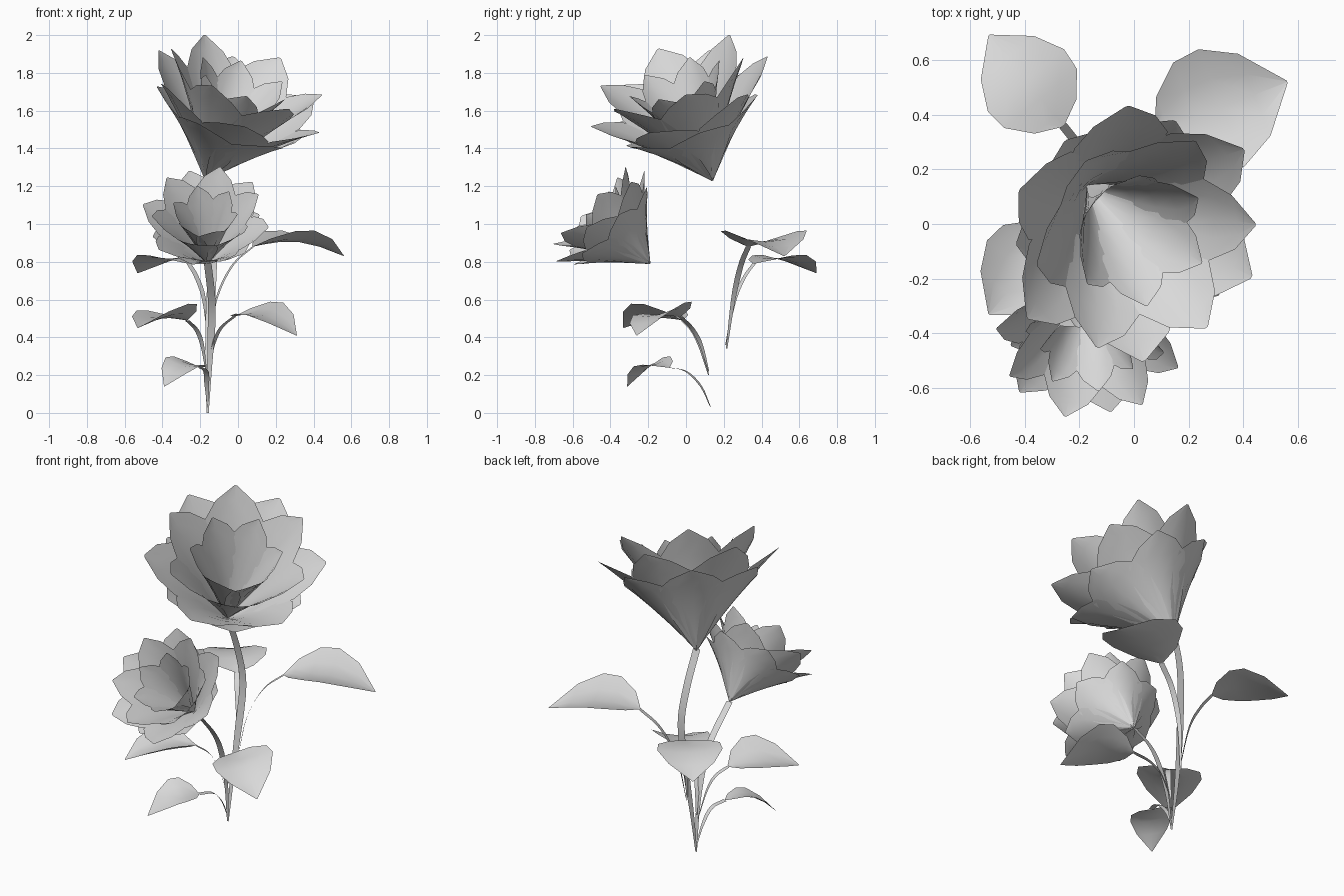
import bpy
import math
from mathutils import Vector

cube = bpy.data.objects.get("Cube")
if cube:
    bpy.data.objects.remove(cube)

UP = Vector((0, 0, 1))
GREY = (0.7, 0.7, 0.7, 1)

mat = bpy.data.materials.new("plain grey")
mat.use_nodes = True
mat.diffuse_color = GREY
bsdf = next(n for n in mat.node_tree.nodes if n.type == 'BSDF_PRINCIPLED')
bsdf.inputs["Base Color"].default_value = GREY
bsdf.inputs["Roughness"].default_value = 0.8


def sheet(name, patches):
    """Smooth thin object from patches, each a list of equal rows of points."""
    verts, faces = [], []
    for rows in patches:
        start, n = len(verts), len(rows[0])
        for row in rows:
            verts += [tuple(p) for p in row]
        for i in range(len(rows) - 1):
            for j in range(n - 1):
                a = start + i * n + j
                faces.append((a, a + 1, a + n + 1, a + n))
    mesh = bpy.data.meshes.new(name)
    mesh.from_pydata(verts, [], faces)
    mesh.validate()
    mesh.materials.append(mat)
    for f in mesh.polygons:
        f.use_smooth = True
    obj = bpy.data.objects.new(name, mesh)
    bpy.context.collection.objects.link(obj)


def smooth_path(points, steps=4):
    """Catmull-Rom curve through the points."""
    p = [Vector(q) for q in points]
    p = [2 * p[0] - p[1]] + p + [2 * p[-1] - p[-2]]
    out = []
    for a, b, c, d in zip(p, p[1:], p[2:], p[3:]):
        for k in range(steps):
            t = k / steps
            out.append(0.5 * (2 * b + (c - a) * t + (2 * a - 5 * b + 4 * c - d) * t ** 2
                              + (3 * b - a - 3 * c + d) * t ** 3))
    return out + [p[-2]]


def ribbon(name, points, width, side):
    """Flat stem, narrow at the root."""
    path = smooth_path(points)
    rows = []
    for i, p in enumerate(path):
        w = width * (0.25 + 0.75 * min(1, 2.2 * i / (len(path) - 1))) / 2
        rows.append([p - side * w, p + side * w])
    sheet(name, [rows])


LEAF_OUTLINE = [(0, 0.06), (0.1, 0.55), (0.3, 0.95), (0.5, 1), (0.75, 0.7), (1, 0.02)]


def leaf(name, base, tip, half, arch, fold, roll):
    """Broad arched leaf with raised edges, a sideways lean and a pointed tip."""
    base, tip = Vector(base), Vector(tip)
    side = ((tip - base).cross(UP).normalized() + UP * roll).normalized()
    rows = []
    for t, w in LEAF_OUTLINE:
        mid = base.lerp(tip, t) + UP * arch * math.sin(math.pi * t)
        rows.append([mid + side * half * w * u + UP * fold * w * u * u
                     for u in (-1, -0.5, 0, 0.5, 1)])
    sheet(name, [rows])


PETAL_OUTLINE = [(0, 0.03), (0.15, 0.33), (0.35, 0.68), (0.55, 0.92),
                 (0.74, 1), (0.88, 0.66), (1, 0.04)]
# ring: height, radius, petal half width, turn in petal steps
RINGS = {"heart": (0.62, 0.26, 0.12, 0.5), "inner": (0.66, 0.43, 0.165, 0),
         "middle": (0.54, 0.51, 0.185, 0.5), "outer": (0.43, 0.43, 0.185, 0)}
PETALS = 6


def flower(name, base, axis, scale, spin):
    """Rings of cupped petals opening round a tilted axis."""
    base, axis = Vector(base), Vector(axis).normalized()
    rise = (UP - axis * axis.dot(UP)).normalized()
    across = axis.cross(rise)
    for ring, (height, radius, half, turn) in RINGS.items():
        patches = []
        for k in range(PETALS):
            ang = (k + turn) * math.tau / PETALS + spin
            out = rise * math.cos(ang) + across * math.sin(ang)
            tangent = axis.cross(out)
            rows = []
            for t, w in PETAL_OUTLINE:
                r = radius * t
                h = height * (t + 0.22 * t * (1 - t))
                row = []
                for u in (-1, -0.5, 0, 0.5, 1):
                    lat = half * w * u
                    curl = lat * lat / (2 * r + 0.06)
                    row.append(base + scale * (axis * (h + 0.3 * curl) + out * (r - curl)
                                               + tangent * lat))
                rows.append(row)
            patches.append(rows)
        sheet(f"{name}_{ring}_petals", patches)


# Flowers
flower("large_flower", (-0.17, 0.14, 1.23), (0.33, -0.33, 0.885), 0.985, math.radians(-8))
flower("small_flower", (-0.16, -0.19, 0.79), (-0.03, -0.72, 0.69), 0.675, math.radians(-14))

# Flower stems
ACROSS = Vector((1, 0, 0))
ROOT = (-0.16, 0.13, 0)
ribbon("large_flower_stem", [ROOT, (-0.16, 0.17, 0.24), (-0.15, 0.21, 0.5), (-0.135, 0.24, 0.8),
                             (-0.15, 0.21, 1.02), (-0.17, 0.14, 1.24)], 0.047, ACROSS)
ribbon("small_flower_stem", [ROOT, (-0.15, 0.1, 0.25), (-0.14, 0.04, 0.46),
                             (-0.14, -0.04, 0.61), (-0.16, -0.19, 0.79)], 0.04, ACROSS)

# Leaves, each with its stem: stem path, tip, half width, arch, fold, roll
LEAVES = {
    "back_left_leaf": ([(-0.155, 0.215, 0.34), (-0.115, 0.25, 0.6), (-0.03, 0.29, 0.78),
                        (0.08, 0.33, 0.88)], (0.56, 0.52, 0.83), 0.23, 0.05, 0.06, 0),
    "back_right_leaf": ([(-0.155, 0.21, 0.36), (-0.18, 0.26, 0.6), (-0.22, 0.31, 0.72),
                         (-0.26, 0.36, 0.79)], (-0.53, 0.69, 0.74), 0.18, 0.05, 0.02, 0),
    "middle_right_leaf": ([(-0.165, 0.12, 0.2), (-0.19, 0.07, 0.36), (-0.22, 0.03, 0.44),
                           (-0.27, -0.02, 0.49)], (-0.53, -0.33, 0.45), 0.18, 0.03, 0.06, -0.1),
    "middle_left_leaf": ([(-0.155, 0.12, 0.22), (-0.13, 0.08, 0.36), (-0.09, 0.03, 0.45),
                          (-0.02, -0.03, 0.51)], (0.31, -0.26, 0.41), 0.17, 0.06, 0.03, -0.2),
    "low_leaf": ([(-0.16, 0.13, 0.03), (-0.165, 0.08, 0.14), (-0.17, 0, 0.22),
                  (-0.2, -0.09, 0.24)], (-0.39, -0.31, 0.14), 0.12, 0.06, 0.02, 0.2),
}
for name, (path, tip, *shape) in LEAVES.items():
    heading = Vector(tip) - Vector(path[0])
    ribbon(name + "_stem", path, 0.032, heading.cross(UP).normalized())
    leaf(name, path[-1], tip, *shape)
